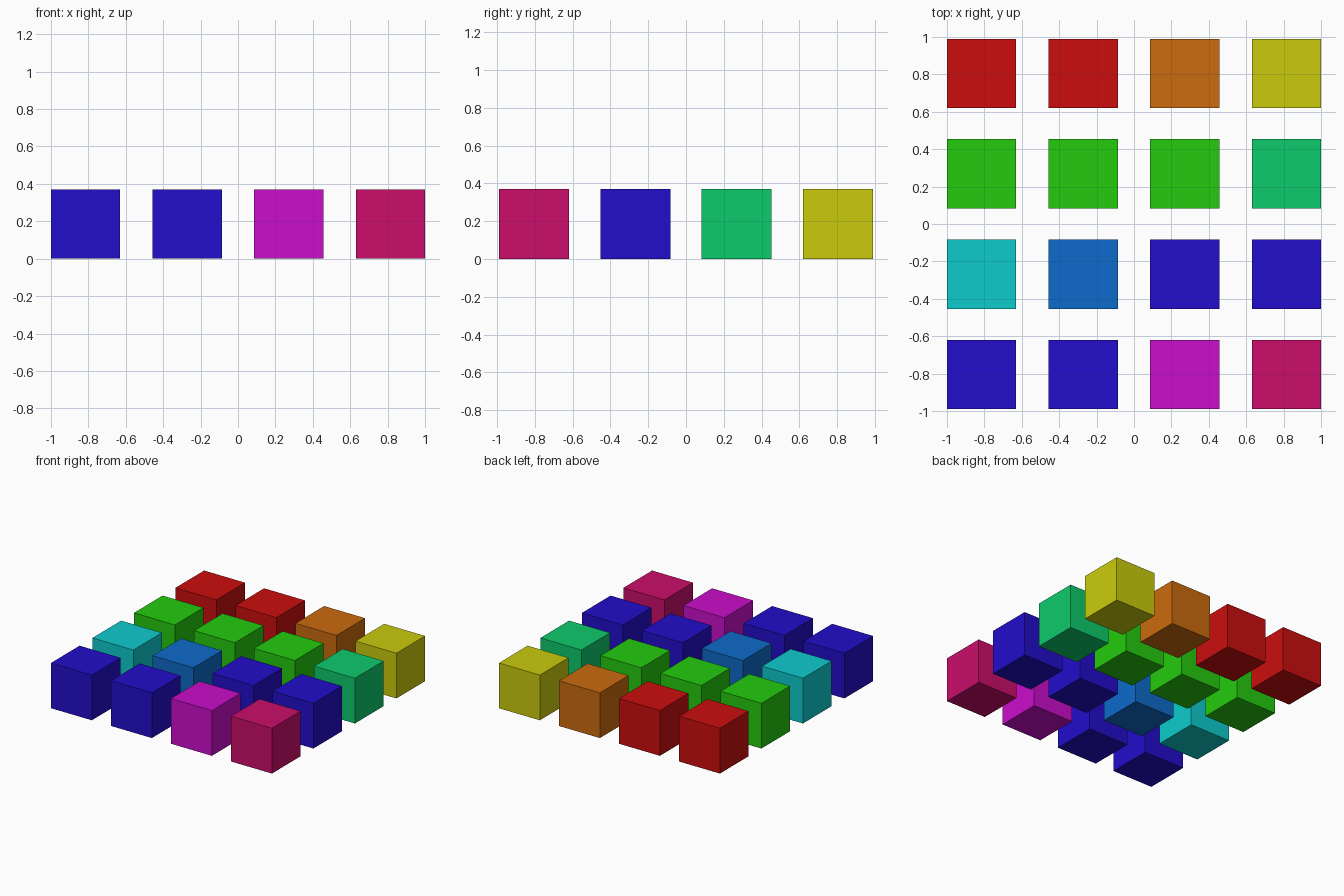
import bpy

if "Cube" in bpy.data.objects:
    bpy.data.objects.remove(bpy.data.objects["Cube"])

SIZE = 0.37
PITCH_X, PITCH_Y = 0.5433, 0.5365


def linear(c):
    c /= 255
    return c / 12.92 if c <= 0.04045 else ((c + 0.055) / 1.055) ** 2.4


# One material per colour (sRGB bytes converted to linear)
COLOURS = {
    "red": (203, 13, 13), "orange": (203, 107, 13), "yellow": (203, 203, 13),
    "green": (36, 203, 13), "spring_green": (13, 203, 108), "cyan": (13, 203, 205),
    "azure": (13, 107, 203), "blue": (34, 13, 203), "magenta": (203, 13, 203),
    "rose": (203, 13, 107),
}
materials = {}
for name, rgb in COLOURS.items():
    materials[name] = bpy.data.materials.new(name)
    materials[name].diffuse_color = (*map(linear, rgb), 1)

# Rows from back to front, each listed left to right
ROWS = [
    ("red", "red", "orange", "yellow"),
    ("green", "green", "green", "spring_green"),
    ("cyan", "azure", "blue", "blue"),
    ("blue", "blue", "magenta", "rose"),
]

# Grid of separate cubes standing on the ground
for r, row in enumerate(ROWS):
    for c, colour in enumerate(row):
        bpy.ops.mesh.primitive_cube_add(
            size=SIZE,
            location=((c - 1.5) * PITCH_X, (1.5 - r) * PITCH_Y, SIZE / 2))
        cube = bpy.context.object
        cube.name = f"cube_row{r + 1}_column{c + 1}"
        cube.data.materials.append(materials[colour])

for m in bpy.data.materials:
    if m.users and not m.is_grease_pencil:
        m.use_nodes = True
        m.node_tree.nodes["Principled BSDF"].inputs["Base Color"].default_value = m.diffuse_color
